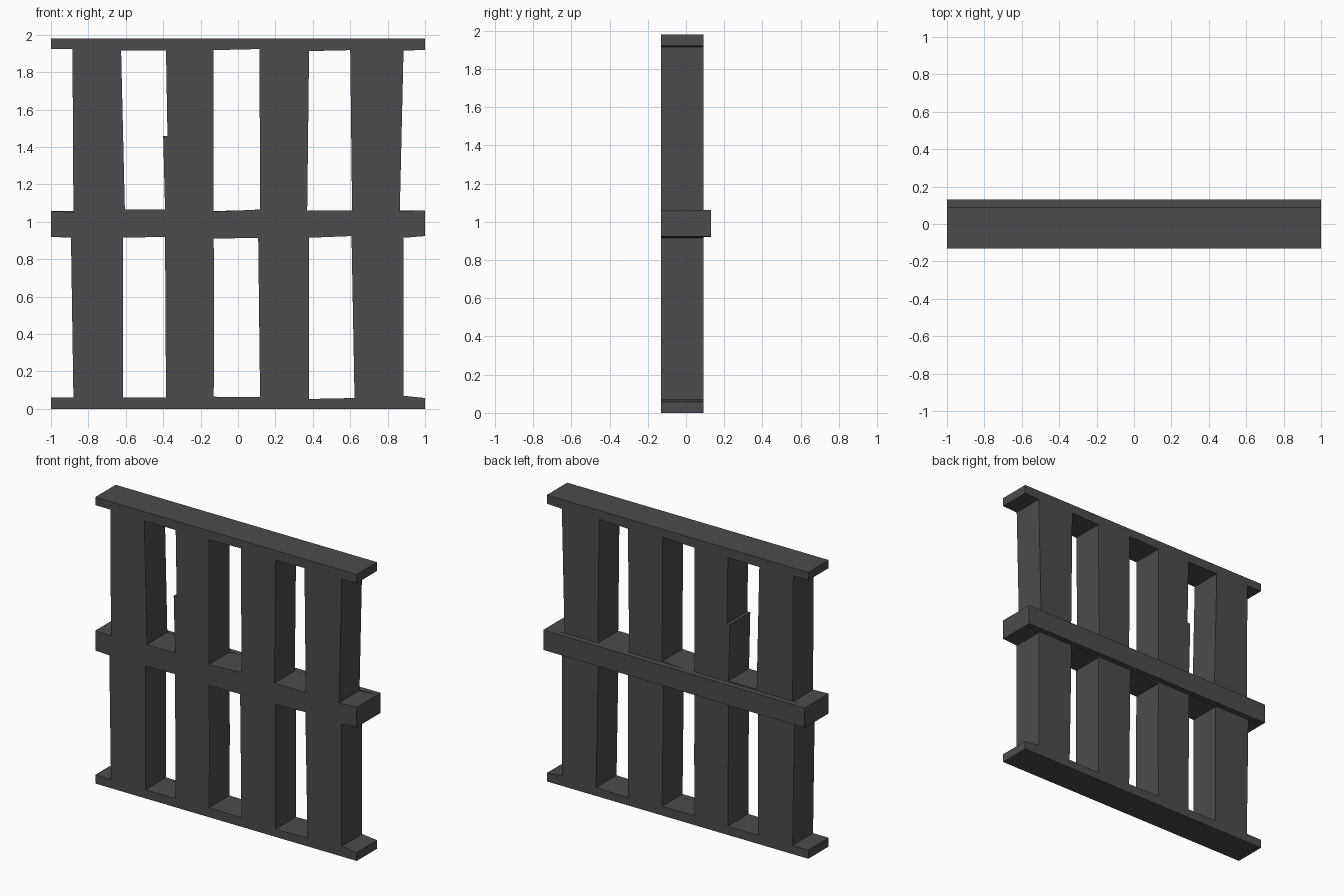
import bpy, bmesh
from mathutils import Vector

if "Cube" in bpy.data.objects:
    bpy.data.objects.remove(bpy.data.objects["Cube"])

FRONT, BACK, BEAM_BACK = -0.131, 0.092, 0.131

wood = bpy.data.materials.new("dark grey wood")
wood.diffuse_color = (0.072, 0.072, 0.079, 1)
wood.use_nodes = True
wood.node_tree.nodes["Principled BSDF"].inputs["Base Color"].default_value = wood.diffuse_color


def extrude_profile(name, loops, y0, y1):
    """Fill x-z loops (first is the outline, others are holes) and extrude along y."""
    bm = bmesh.new()
    edges = []
    for loop in loops:
        vs = [bm.verts.new((x, y0, z)) for x, z in loop]
        edges += [bm.edges.new((a, b)) for a, b in zip(vs, vs[1:] + vs[:1])]
    bmesh.ops.triangle_fill(bm, edges=edges, use_beauty=True,
                            use_dissolve=False, normal=Vector((0, -1, 0)))
    ext = bmesh.ops.extrude_face_region(bm, geom=bm.faces[:], use_keep_orig=True)
    moved = [g for g in ext["geom"] if isinstance(g, bmesh.types.BMVert)]
    bmesh.ops.translate(bm, verts=moved, vec=(0, y1 - y0, 0))
    bmesh.ops.recalc_face_normals(bm, faces=bm.faces[:])
    mesh = bpy.data.meshes.new(name)
    bm.to_mesh(mesh)
    bm.free()
    mesh.materials.append(wood)
    obj = bpy.data.objects.new(name, mesh)
    bpy.context.collection.objects.link(obj)
    return obj


# Outer silhouette: rail ends stick out past the hand-hewn outer slats
outline = [
    (-1, 0), (1, 0), (1, 0.058), (0.885, 0.07), (0.885, 0.915), (1, 0.924),
    (1, 1.062), (0.865, 1.056), (0.885, 1.915), (1, 1.92), (1, 1.98),
    (-1, 1.98), (-1, 1.925), (-0.885, 1.925), (-0.88, 1.052), (-1, 1.057),
    (-1, 0.92), (-0.893, 0.915), (-0.88, 0.06), (-1, 0.06),
]
# Gaps between slats, upper row (the first has a chipped step) then lower row
gaps = [
    [(-0.625, 1.917), (-0.385, 1.917), (-0.377, 1.458), (-0.4, 1.458),
     (-0.39, 1.066), (-0.605, 1.066)],
    [(-0.13, 1.918), (0.115, 1.924), (0.118, 1.066), (-0.13, 1.055)],
    [(0.38, 1.913), (0.6, 1.918), (0.61, 1.06), (0.37, 1.06)],
    [(-0.615, 0.915), (-0.39, 0.92), (-0.385, 0.06), (-0.615, 0.06)],
    [(-0.13, 0.91), (0.108, 0.915), (0.118, 0.063), (-0.13, 0.065), (-0.127, 0.49)],
    [(0.38, 0.915), (0.607, 0.924), (0.623, 0.058), (0.38, 0.053)],
]
extrude_profile("slatted_fence_frame", [outline] + gaps, FRONT, BACK)

# Middle crossbar thickness standing proud at the back
extrude_profile("middle_crossbar_back",
                [[(-1, 0.92), (1, 0.924), (1, 1.062), (-1, 1.057)]], BACK, BEAM_BACK)
